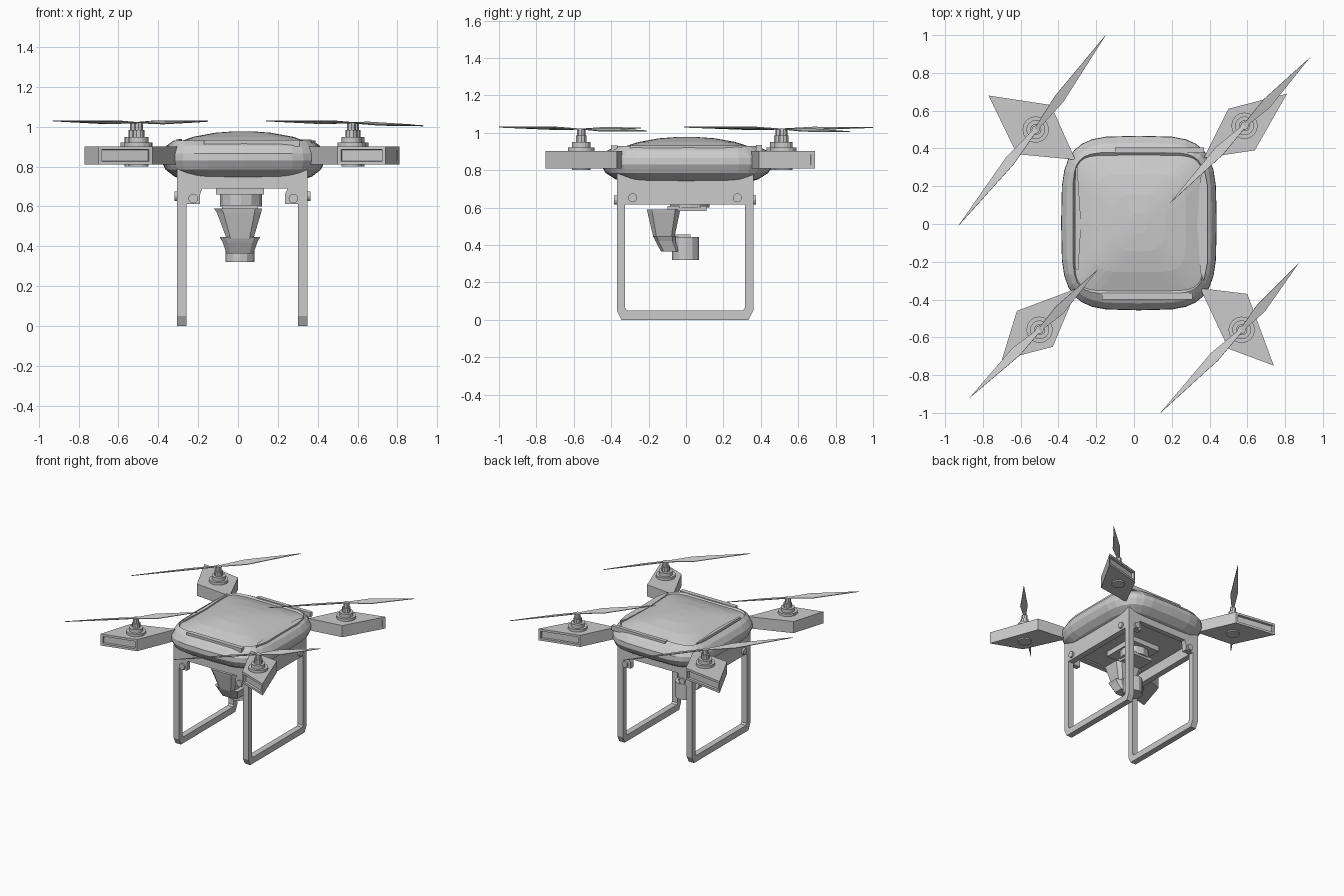
import bpy, bmesh, math
from mathutils import Vector

if "Cube" in bpy.data.objects:
    bpy.data.objects.remove(bpy.data.objects["Cube"])


def finish(name, bm):
    bmesh.ops.recalc_face_normals(bm, faces=bm.faces[:])
    me = bpy.data.meshes.new(name)
    bm.to_mesh(me)
    bm.free()
    ob = bpy.data.objects.new(name, me)
    bpy.context.collection.objects.link(ob)
    return ob


def loft(name, rings, seg, phase=0.0):
    """Closed skin over superellipse rings: (cx, cy, half_x, half_y, power, z)."""
    bm = bmesh.new()
    loops = []
    for cx, cy, a, b, n, z in rings:
        loop = []
        for i in range(seg):
            t = 2 * math.pi * (i + phase) / seg
            c, s = math.cos(t), math.sin(t)
            loop.append(bm.verts.new((cx + a * math.copysign(abs(c) ** (2 / n), c),
                                      cy + b * math.copysign(abs(s) ** (2 / n), s), z)))
        loops.append(loop)
    for lo, hi in zip(loops, loops[1:]):
        for i in range(seg):
            j = (i + 1) % seg
            bm.faces.new((lo[i], lo[j], hi[j], hi[i]))
    bm.faces.new(loops[0])
    bm.faces.new(loops[-1])
    return finish(name, bm)


def prism(name, pts, lo, hi, axis='z', slot=None):
    """Extrude a 2D outline along an axis; slot is the index of a side face to recess."""
    place = {'z': lambda u, v, w: (u, v, w), 'x': lambda u, v, w: (w, u, v),
             'y': lambda u, v, w: (u, w, v)}[axis]
    bm = bmesh.new()
    a = [bm.verts.new(place(u, v, lo)) for u, v in pts]
    b = [bm.verts.new(place(u, v, hi)) for u, v in pts]
    bm.faces.new(a)
    bm.faces.new(b)
    n = len(pts)
    sides = [bm.faces.new((a[i], a[(i + 1) % n], b[(i + 1) % n], b[i])) for i in range(n)]
    bmesh.ops.recalc_face_normals(bm, faces=bm.faces[:])
    if slot is not None:
        f = [sides[slot]]
        bmesh.ops.inset_individual(bm, faces=f, thickness=0.024)
        bmesh.ops.inset_individual(bm, faces=f, thickness=0.0005, depth=-0.02)
    return finish(name, bm)


def box(name, x0, x1, y0, y1, z0, z1):
    return prism(name, [(x0, y0), (x1, y0), (x1, y1), (x0, y1)], z0, z1)


def disc(name, c, r, lo, hi, axis='z', seg=16):
    pts = [(c[0] + r * math.cos(2 * math.pi * i / seg),
            c[1] + r * math.sin(2 * math.pi * i / seg)) for i in range(seg)]
    return prism(name, pts, lo, hi, axis)


# Domed body shell with a squarish raised top panel and bulging sides
CX, CY = 0.026, 0.005
loft("body_shell", [(CX, CY, *r) for r in [
    (0.30, 0.32, 5, 0.735), (0.345, 0.38, 4.5, 0.75), (0.39, 0.435, 4.2, 0.785),
    (0.412, 0.462, 3.8, 0.83), (0.41, 0.46, 3.8, 0.865), (0.385, 0.425, 4.2, 0.905),
    (0.35, 0.375, 6, 0.93), (0.342, 0.36, 7, 0.918), (0.33, 0.347, 7, 0.922),
    (0.25, 0.26, 5, 0.95), (0.14, 0.15, 3, 0.97), (0.05, 0.055, 2, 0.977)]], 32)

# Thin ridges along the seams of the top panel
box("front_ridge", -0.17, 0.31, -0.40, -0.365, 0.90, 0.933)
box("back_ridge", -0.10, 0.37, 0.375, 0.405, 0.90, 0.935)
prism("left_ridge", [(-0.31, -0.24), (-0.295, -0.24), (-0.28, 0), (-0.30, 0.30), (-0.31, 0.30)],
      0.90, 0.938)
prism("right_ridge", [(0.37, -0.30), (0.35, -0.25), (0.335, 0), (0.35, 0.24), (0.37, 0.30),
                      (0.39, 0.2), (0.39, -0.2)], 0.90, 0.932)

# Arms (kite outline), motor centre, propeller tips with their heights
arms = {
    "back_left": ([(-0.77, 0.68), (-0.44, 0.63), (-0.31, 0.34), (-0.62, 0.37)],
                  (-0.52, 0.50), (-0.15, 1.0, 1.028), (-0.93, -0.01, 1.03)),
    "back_right": ([(0.81, 0.69), (0.50, 0.61), (0.37, 0.35), (0.64, 0.39)],
                   (0.585, 0.52), (0.93, 0.88, 1.005), (0.19, 0.11, 1.03)),
    "front_right": ([(0.74, -0.75), (0.50, -0.66), (0.35, -0.34), (0.60, -0.37)],
                    (0.57, -0.56), (0.87, -0.21, 1.01), (0.14, -1.0, 1.03)),
    "front_left": ([(-0.70, -0.72), (-0.43, -0.65), (-0.30, -0.34), (-0.62, -0.46)],
                   (-0.50, -0.56), (-0.19, -0.24, 1.025), (-0.87, -0.92, 1.03)),
}
for side, (kite, m, tip_a, tip_b) in arms.items():
    prism(side + "_arm", kite, 0.81, 0.902, slot=0)
    disc(side + "_motor_cap", m, 0.05, 0.80, 0.82)
    disc(side + "_motor_base", m, 0.07, 0.895, 0.922)
    disc(side + "_motor", m, 0.05, 0.915, 0.95)
    disc(side + "_shaft", m, 0.03, 0.945, 0.985, seg=10)
    disc(side + "_hub", m, 0.022, 0.98, 1.022, seg=8)
    # Two slender twisted blades
    bm = bmesh.new()
    hub = Vector((*m, 1.02))
    for tip in (Vector(tip_a), Vector(tip_b)):
        d = tip - hub
        w = Vector((-d.y, d.x, 0)).normalized()
        up = Vector((0, 0, 0.007))
        wide = hub + d * 0.33
        pts = [hub - w * 0.009, wide - w * 0.03 - up, tip, wide + w * 0.024 + up, hub + w * 0.009]
        bm.faces.new([bm.verts.new(p) for p in pts])
    prop = finish(side + "_propeller", bm)
    mod = prop.modifiers.new("thickness", 'SOLIDIFY')
    mod.thickness = 0.005
    mod.offset = 0

# Landing gear: one rectangular hoop with clipped corners on each side
hoop = [(-0.37, 0.63), (-0.37, 0.05), (-0.345, 0), (0.335, 0), (0.36, 0.05), (0.36, 0.63),
        (0.315, 0.63), (0.315, 0.063), (0.305, 0.05), (-0.315, 0.05), (-0.325, 0.063),
        (-0.325, 0.63)]
for side, x0, x1 in (("left", -0.305, -0.258), ("right", 0.302, 0.35)):
    prism(side + "_landing_hoop", hoop, x0, x1, 'x')
    box(side + "_skirt", x0, x1, -0.37, 0.36, 0.615, 0.79)
    out = (x0 - 0.014, x0 + 0.01) if side == "left" else (x1 - 0.01, x1 + 0.014)
    for y in (-0.285, 0.275):
        disc(side + "_bolt", (y, 0.652), 0.024, *out, 'x', 12)

# Front and back skirts, notched in the middle, with bolts in the tabs
tabbed = [(-0.30, 0.79), (-0.30, 0.612), (-0.19, 0.612), (-0.19, 0.662), (-0.18, 0.69),
          (0.25, 0.69), (0.25, 0.662), (0.235, 0.612), (0.345, 0.612), (0.345, 0.79)]
tabbed[6:8] = [(0.235, 0.662), (0.235, 0.612)]
for side, y0, y1, out in (("front", -0.37, -0.33, (-0.384, -0.36)),
                          ("back", 0.32, 0.36, (0.35, 0.374))):
    prism(side + "_skirt", tabbed, y0, y1, 'y')
    for x in (-0.225, 0.278):
        disc(side + "_bolt", (x, 0.64), 0.024, *out, 'y', 12)

# Belly plate and camera mount
box("belly_plate", -0.28, 0.32, -0.35, 0.34, 0.70, 0.75)
box("mount_plate", -0.11, 0.13, -0.15, 0.15, 0.66, 0.71)
disc("mount_drum", (0.015, 0.02), 0.105, 0.60, 0.67, seg=12)
box("gimbal_bridge", -0.08, 0.10, -0.10, 0.11, 0.582, 0.608)

# Tapered gimbal arm, lower yoke and hanging camera
loft("gimbal_arm", [(0.0, -0.12, 0.125, 0.092, 5, 0.59), (0.005, -0.12, 0.115, 0.088, 5, 0.57),
                    (0.01, -0.118, 0.07, 0.058, 5, 0.44)], 8, 0.5)
loft("gimbal_yoke", [(0.01, -0.115, 0.105, 0.063, 5, 0.447), (0.01, -0.11, 0.09, 0.055, 5, 0.42),
                     (0.01, -0.085, 0.07, 0.05, 5, 0.365)], 8, 0.5)
disc("camera", (0.01, -0.002), 0.072, 0.32, 0.443, seg=12)
box("camera_link", -0.03, 0.05, -0.10, 0.025, 0.44, 0.455)
